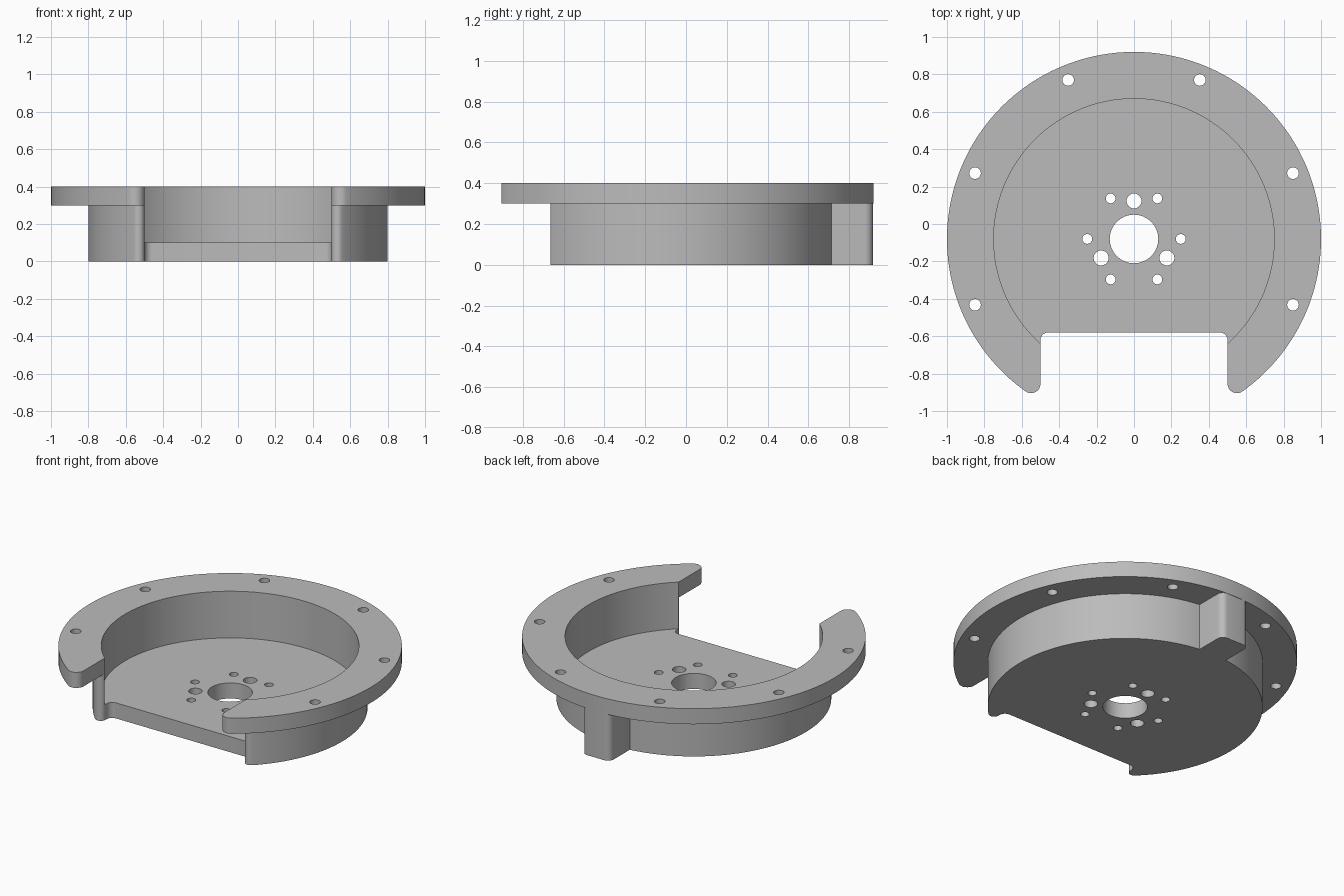
import bpy, bmesh
from math import sin, cos, pi, sqrt, atan2, acos, radians

if "Cube" in bpy.data.objects:
    bpy.data.objects.remove(bpy.data.objects["Cube"])

CY = -0.08          # y of the round body's axis
HALF_NOTCH = 0.5    # half width of the front notch, also its distance from the axis

grey = bpy.data.materials.new("light grey")
grey.use_nodes = True
grey.diffuse_color = (0.5, 0.5, 0.5, 1)
grey.node_tree.nodes["Principled BSDF"].inputs["Base Color"].default_value = (0.5, 0.5, 0.5, 1)


def arc(cx, cy, r, a0, a1, n):
    return [(cx + r * cos(a0 + (a1 - a0) * i / n), cy + r * sin(a0 + (a1 - a0) * i / n))
            for i in range(n + 1)]


def outline(radius, tip, lug=False):
    """Disc with a notched front, rounded notch corners and tips, optional back lug."""
    h, c = HALF_NOTCH, 0.04
    pts = arc(h - c, -h - c, c, pi / 2, 0, 6)
    tx = h + tip
    ty = -sqrt((radius - tip) ** 2 - tx ** 2)
    a = atan2(ty, tx)
    pts += arc(tx, ty, tip, pi, a + 2 * pi, 8)
    end = acos(0.1 / radius) if lug else pi / 2
    pts += arc(0, 0, radius, a, end, 72)[1:]
    if lug:
        pts += arc(0.06, 0.957, 0.04, 0, pi / 2, 6)
    mirrored = [(-x, y) for x, y in reversed(pts) if x > 1e-5]
    return pts + mirrored


def new_object(name, bm):
    bmesh.ops.recalc_face_normals(bm, faces=bm.faces)
    mesh = bpy.data.meshes.new(name)
    bm.to_mesh(mesh)
    bm.free()
    mesh.materials.append(grey)
    obj = bpy.data.objects.new(name, mesh)
    bpy.context.collection.objects.link(obj)
    return obj


def add_prism(bm, pts, z0, z1):
    low = [bm.verts.new((x, y + CY, z0)) for x, y in pts]
    high = [bm.verts.new((x, y + CY, z1)) for x, y in pts]
    bm.faces.new(low)
    bm.faces.new(high)
    for i in range(len(pts)):
        j = (i + 1) % len(pts)
        bm.faces.new((low[i], low[j], high[j], high[i]))


def prism(name, pts, z0, z1):
    bm = bmesh.new()
    add_prism(bm, pts, z0, z1)
    return new_object(name, bm)


def drills(name, holes):
    """Cutter made of upright cylinders, given as x, y, radius."""
    bm = bmesh.new()
    for x, y, r in holes:
        add_prism(bm, arc(x, y, r, 0, 2 * pi, 32)[:-1], -0.1, 0.6)
    return new_object(name, bm)


def polar(dist, degrees, r):
    return (dist * cos(radians(degrees)), dist * sin(radians(degrees)), r)


def cut(obj, *cutters):
    bpy.ops.object.select_all(action='DESELECT')
    bpy.context.view_layer.objects.active = obj
    obj.select_set(True)
    for cutter in cutters:
        cutter.hide_render = True
        mod = obj.modifiers.new("cut", 'BOOLEAN')
        mod.operation = 'DIFFERENCE'
        mod.solver = 'EXACT'
        mod.object = cutter
        bpy.ops.object.modifier_apply(modifier=mod.name)
    bpy.ops.object.shade_smooth_by_angle(angle=radians(30))


# Cup with back lug, and the mounting flange on its rim
cup = prism("cup", outline(0.8, 0.033, lug=True), 0, 0.3)
flange = prism("flange", outline(1.0, 0.05), 0.3, 0.4)

# Cutters: round cavity, flange screw holes, floor holes
cavity = prism("cavity_cutter", arc(0, 0, 0.75, 0, 2 * pi, 128)[:-1], 0.1, 0.6)
rim_holes = drills("rim_hole_cutter",
                   [polar(0.92, a, 0.031) for b in (-22.5, 22.5, 67.5) for a in (b, 180 - b)])
floor_holes = drills("floor_hole_cutter",
                     [(0, 0, 0.13)]
                     + [polar(0.25, 60 * k, 0.026) for k in range(6)]
                     + [polar(0.203, 90 + 120 * k, 0.04) for k in range(3)])

cut(cup, cavity, floor_holes)
cut(flange, cavity, rim_holes)
for cutter in (cavity, rim_holes, floor_holes):
    bpy.data.objects.remove(cutter)
